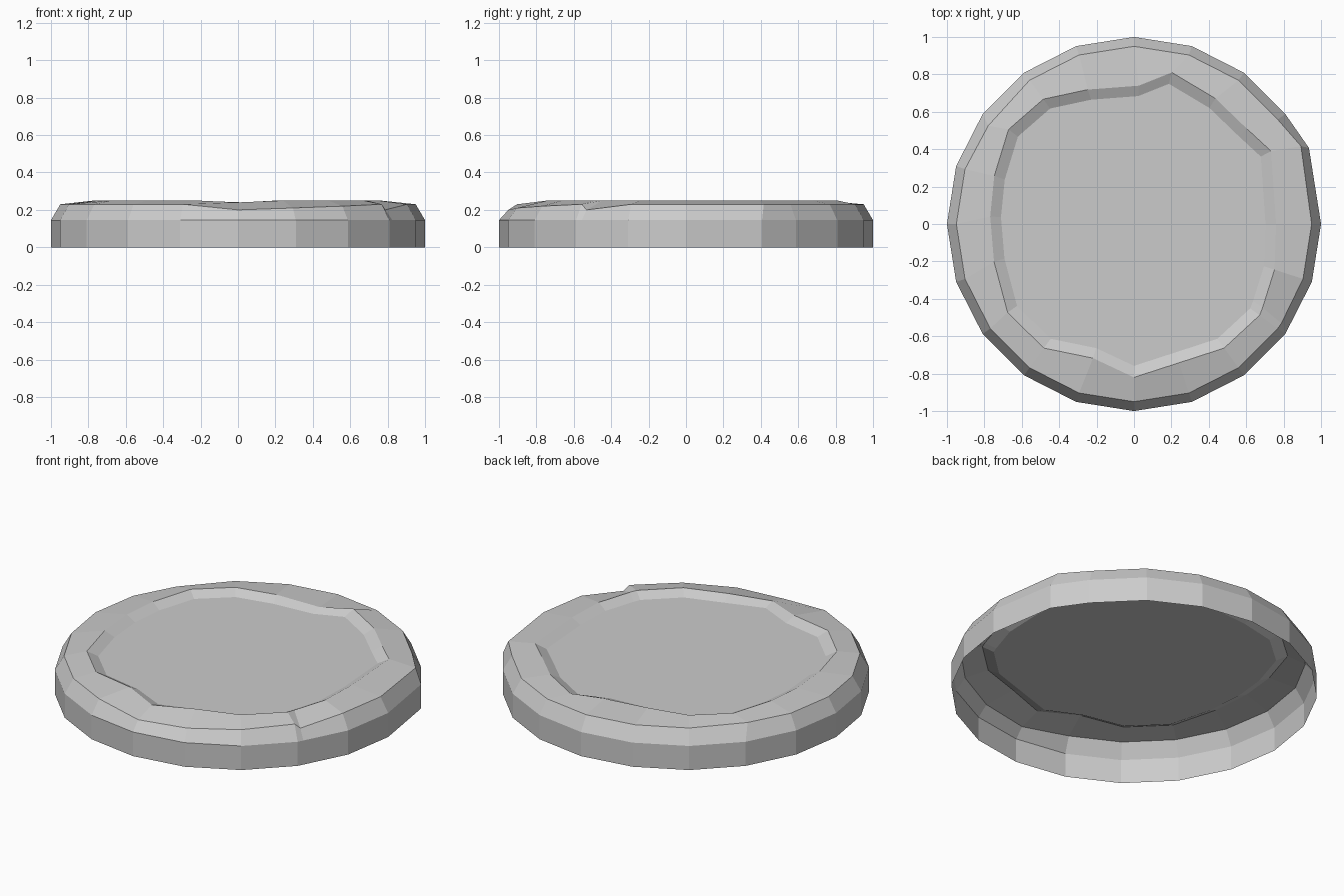
import bpy, bmesh
from math import cos, sin, radians

if "Cube" in bpy.data.objects:
    bpy.data.objects.remove(bpy.data.objects["Cube"])

SIDES = 20


def ring(bm, points):
    """Make vertices from (angle, radius, height)."""
    return [bm.verts.new((r * cos(radians(a)), r * sin(radians(a)), z))
            for a, r, z in points]


def bridge(bm, lower, upper):
    n = len(lower)
    for i in range(n):
        j = (i + 1) % n
        bm.faces.new((lower[i], lower[j], upper[j], upper[i]))


# Outer wall: regular polygon with one dented corner and a chipped column
wall = [[18 * i, 1.0] for i in range(SIDES)]
wall[1] = [23.5, 1.02]
rim = [[18 * i, 0.95, 0.23] for i in range(SIDES)]
rim[1] = [25, 0.985, 0.23]
rim[8] = [146, 0.94, 0.23]
for i, z in ((15, 0.20), (16, 0.21), (17, 0.22)):
    rim[i][2] = z

# Worn, irregular lip of the shallow recess
lip = [[0, .76], [28, .83], [40, .79], [57, .80], [76, .835],
       [88, .74], [109, .76], [126, .825], [143, .84], [161, .79],
       [177, .77], [195, .775], [215, .825], [234, .82], [253, .75],
       [270, .82], [288, .78], [306, .82], [324, .83], [342, .79]]

# Chip in the front right of the rim
wall.insert(19, [326, 0.995])
rim.insert(19, [326, 0.95, 0.20])
lip.insert(19, [327, 0.82])

# Hollow disc shell, open underneath
bm = bmesh.new()
bottom = ring(bm, [(a, r, 0) for a, r in wall])
shoulder = ring(bm, [(a, r, 0.145) for a, r in wall])
edge = ring(bm, rim)
top = ring(bm, [(a, r, 0.24 if a in (88, 270) else 0.25) for a, r in lip])
floor = ring(bm, [(a, r * 0.925, 0.22) for a, r in lip])
for lower, upper in ((bottom, shoulder), (shoulder, edge), (edge, top), (top, floor)):
    bridge(bm, lower, upper)
bm.faces.new(floor)

mesh = bpy.data.meshes.new("stone_disc")
bm.to_mesh(mesh)
bm.free()
disc = bpy.data.objects.new("stone_disc", mesh)
bpy.context.collection.objects.link(disc)
